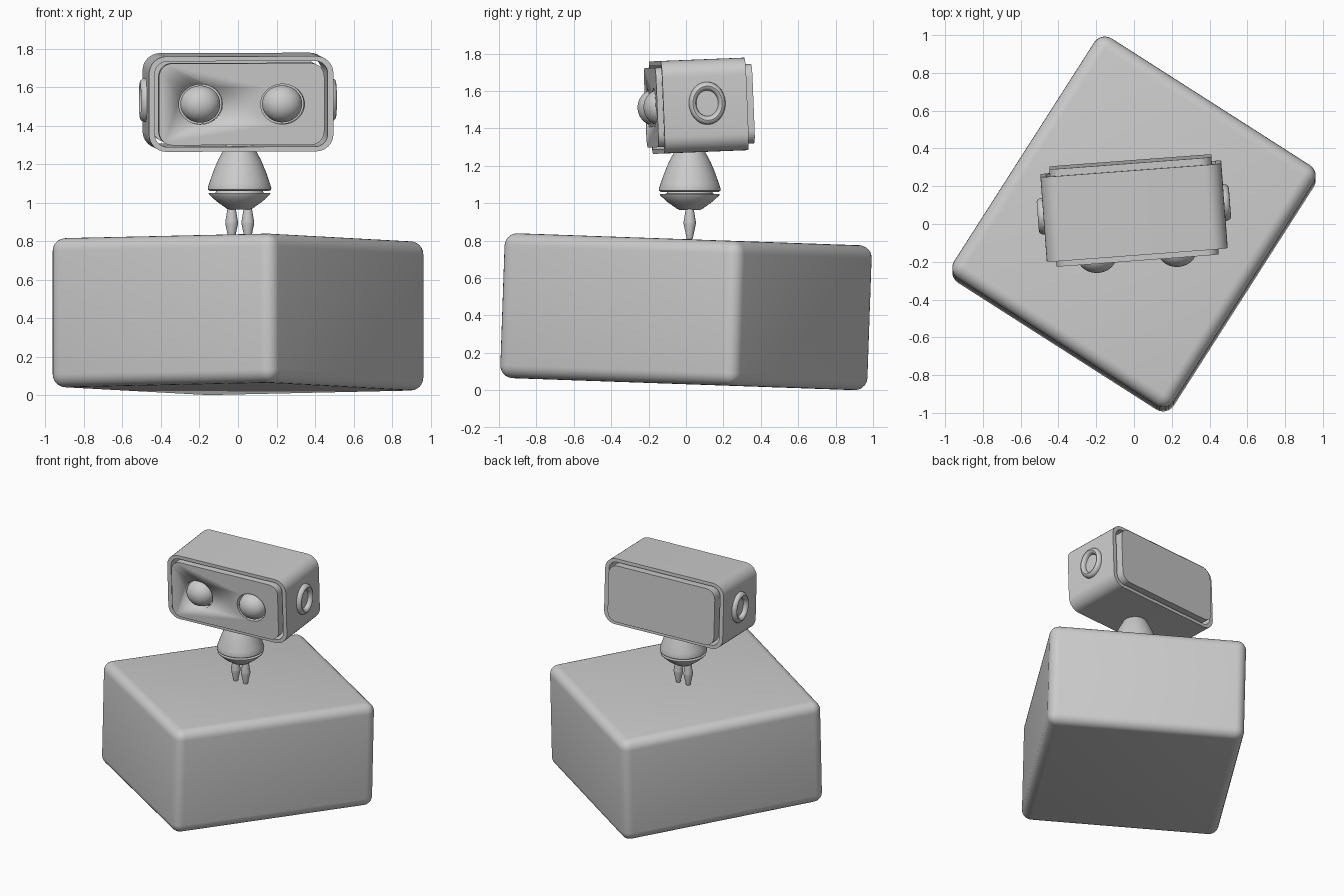
import bpy, bmesh, math
from mathutils import Matrix, Vector

if "Cube" in bpy.data.objects:
    bpy.data.objects.remove(bpy.data.objects["Cube"])


def finish(name, bm, matrix=Matrix(), angle=35):
    bmesh.ops.recalc_face_normals(bm, faces=bm.faces)
    mesh = bpy.data.meshes.new(name)
    bm.to_mesh(mesh)
    bm.free()
    mesh.shade_smooth()
    mesh.set_sharp_from_angle(angle=math.radians(angle))
    obj = bpy.data.objects.new(name, mesh)
    obj.matrix_world = matrix
    bpy.context.collection.objects.link(obj)
    return obj


def rounded_rect(w, h, r, n=8):
    pts = []
    for k, (sx, sz) in enumerate([(1, 1), (-1, 1), (-1, -1), (1, -1)]):
        for i in range(n + 1):
            a = math.pi / 2 * (k + i / n)
            pts.append((sx * (w / 2 - r) + r * math.cos(a),
                        sz * (h / 2 - r) + r * math.sin(a)))
    return pts


def slab(name, outline, y0, y1, matrix, inner=None):
    """Extrude an xz outline along y, as a tube if an inner outline is given."""
    bm = bmesh.new()
    n = len(outline)

    def ring(pts, y):
        return [bm.verts.new((x, y, z)) for x, z in pts]

    def bridge(a, b):
        for i in range(n):
            j = (i + 1) % n
            bm.faces.new((a[i], a[j], b[j], b[i]))

    front, back = ring(outline, y0), ring(outline, y1)
    bridge(front, back)
    if inner:
        in_front, in_back = ring(inner, y0), ring(inner, y1)
        bridge(in_front, in_back)
        bridge(front, in_front)
        bridge(back, in_back)
    else:
        bm.faces.new(front)
        bm.faces.new(back)
    return finish(name, bm, matrix)


def lathe(name, profile, matrix=Matrix(), axis=(0, 0, 1), steps=48, closed=False):
    """Spin (radius, height) points round the z axis."""
    bm = bmesh.new()
    vs = [bm.verts.new((r, 0, z)) for r, z in profile]
    edges = [bm.edges.new(p) for p in zip(vs, vs[1:])]
    if closed:
        edges.append(bm.edges.new((vs[-1], vs[0])))
    bmesh.ops.spin(bm, geom=vs + edges, cent=(0, 0, 0), axis=axis,
                   angle=2 * math.pi, steps=steps, use_duplicate=False)
    bmesh.ops.remove_doubles(bm, verts=bm.verts, dist=1e-5)
    return finish(name, bm, matrix)


# Tilted pedestal block with rounded edges
bm = bmesh.new()
bmesh.ops.create_cube(bm, size=1)
bmesh.ops.scale(bm, vec=(1.38, 1.51, 0.775), verts=bm.verts)
bmesh.ops.bevel(bm, geom=bm.edges[:], offset=0.068, segments=6, profile=0.5,
                affect='EDGES', clamp_overlap=True)
finish("pedestal_block", bm,
       Matrix.Translation((0, 0, 0.42)) @ Matrix.Rotation(math.radians(-2), 4, 'X')
       @ Matrix.Rotation(math.radians(-32.6), 4, 'Z'))

# Head: open rounded tube with a loose plate at each end
head = (Matrix.Translation((0, 0.068, 1.521)) @ Matrix.Rotation(math.radians(2.3), 4, 'X')
        @ Matrix.Rotation(math.radians(4.3), 4, 'Z'))
slab("head_shell", rounded_rect(0.96, 0.495, 0.09), -0.225, 0.225, head,
     rounded_rect(0.90, 0.445, 0.065))
face = slab("face_plate", rounded_rect(0.86, 0.425, 0.07), -0.255, -0.19, head)
slab("back_plate", rounded_rect(0.86, 0.425, 0.07), 0.19, 0.262, head)

for side, tag in ((-1, "left"), (1, "right")):
    # Eye socket cutter
    bm = bmesh.new()
    bmesh.ops.create_cone(bm, cap_ends=True, segments=48, radius1=1, radius2=1, depth=0.3)
    cutter = finish(tag + "_socket_cutter", bm,
                    head @ Matrix.Translation((side * 0.213, -0.22, 0))
                    @ Matrix.Rotation(math.pi / 2, 4, 'X') @ Matrix.Diagonal((0.114, 0.104, 1, 1)))
    cutter.hide_render = True
    cutter.hide_set(True)
    mod = face.modifiers.new(tag + "_socket", 'BOOLEAN')
    mod.operation = 'DIFFERENCE'
    mod.object = cutter

    # Eye
    bm = bmesh.new()
    bmesh.ops.create_uvsphere(bm, u_segments=40, v_segments=24, radius=1)
    finish(tag + "_eye", bm, head @ Matrix.Translation((side * 0.213, -0.222, 0))
           @ Matrix.Diagonal((0.104, 0.09, 0.096, 1)))

    # Ear ring
    ring = [(0.088 + 0.022 * math.cos(t * math.pi / 6), 0.03 * math.sin(t * math.pi / 6))
            for t in range(12)]
    lathe(tag + "_ear_ring", ring, head @ Matrix.Translation((side * 0.48, 0.01, 0.012))
          @ Matrix.Rotation(math.pi / 2, 4, 'Y') @ Matrix.Diagonal((1.04, 0.89, 1, 1)),
          closed=True)

    # Leg
    lathe(tag + "_leg", [(0, 0.985), (0.02, 0.985), (0.023, 0.96), (0.033, 0.90),
                         (0.033, 0.89), (0.016, 0.81), (0, 0.80)],
          Matrix.Translation((0.009 + side * 0.042, 0.02, 0)), steps=24)

# Torso bell and hip cone
middle = Matrix.Translation((0.008, 0.02, 0))
lathe("torso", [(0, 1.33), (0.06, 1.33), (0.085, 1.27), (0.112, 1.22), (0.137, 1.16),
                (0.156, 1.105), (0.165, 1.078), (0.164, 1.067), (0.155, 1.061),
                (0.10, 1.059), (0, 1.059)], middle)
lathe("hips", [(0, 1.062), (0.12, 1.062), (0.125, 1.051), (0.16, 1.049), (0.158, 1.042),
               (0.12, 1.007), (0.068, 0.97), (0.055, 0.964), (0, 0.964)], middle)
